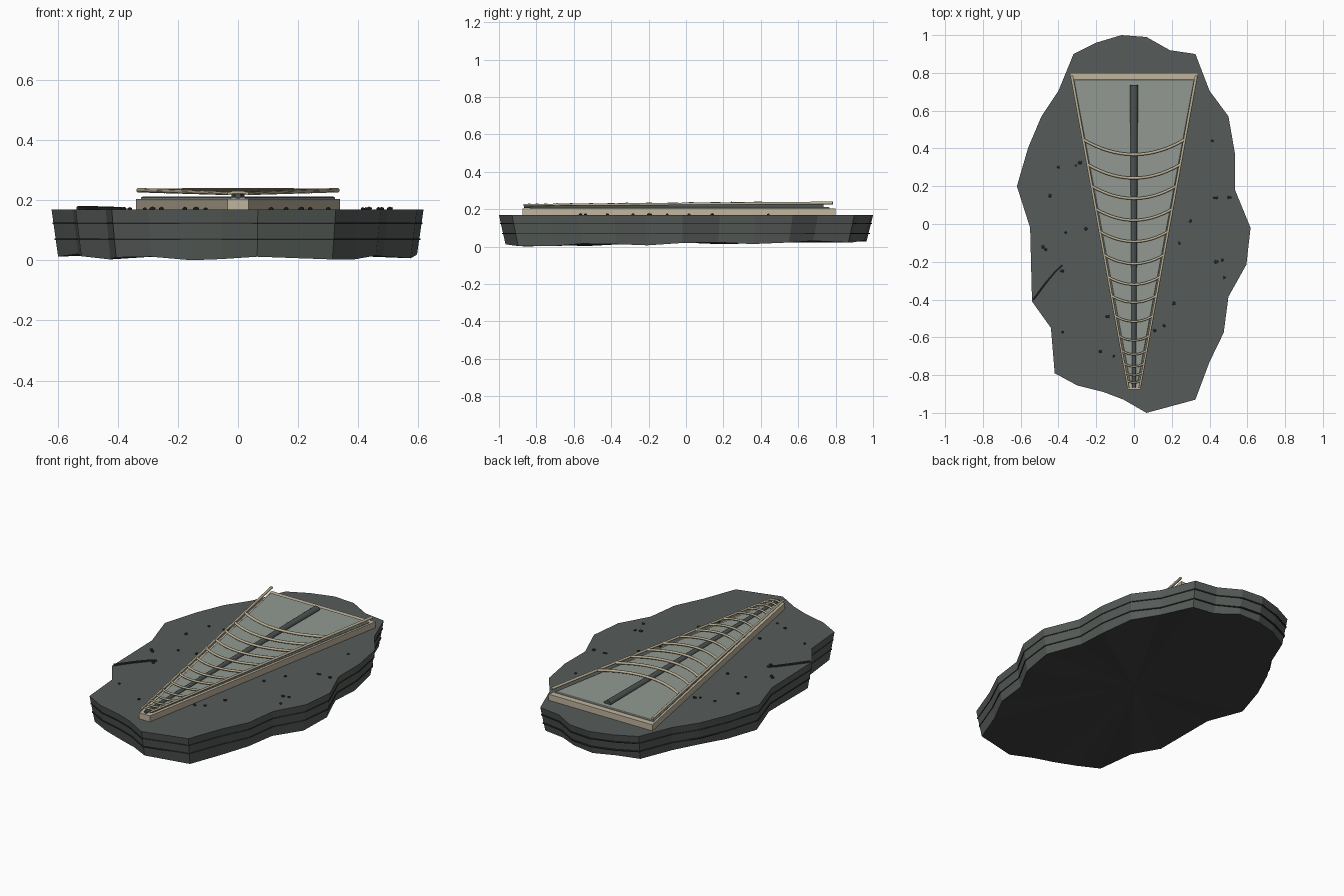
import bpy, bmesh, math, random
from mathutils import Vector

if "Cube" in bpy.data.objects:
    bpy.data.objects.remove(bpy.data.objects["Cube"])
random.seed(4)

def mat(name, r, g, b):
    m = bpy.data.materials.new(name)
    lin = lambda c: (c / 255 / 12.92) if c < 11 else ((c / 255 + 0.055) / 1.055) ** 2.4
    m.diffuse_color = (lin(r), lin(g), lin(b), 1)
    m.use_nodes = True
    m.node_tree.nodes["Principled BSDF"].inputs["Base Color"].default_value = m.diffuse_color
    return m

SLATE = mat("slate", 86, 91, 88)
DARK = mat("dark_seam", 48, 51, 49)
UNDER = mat("underside_slate", 62, 64, 62)
STONE = mat("pale_stone", 192, 180, 158)
BONE = mat("bone", 186, 175, 148)
PANEL = mat("grey_green_panel", 146, 154, 145)
SPINE = mat("spine_grey", 76, 82, 80)

def finish(name, bm, *mats):
    bmesh.ops.recalc_face_normals(bm, faces=bm.faces[:])
    me = bpy.data.meshes.new(name)
    bm.to_mesh(me)
    bm.free()
    ob = bpy.data.objects.new(name, me)
    for m in mats:
        me.materials.append(m)
    bpy.context.collection.objects.link(ob)
    return ob

def prism(name, pts, z0, z1, m, bevel=0):
    bm = bmesh.new()
    lo = [bm.verts.new((x, y, z0)) for x, y in pts]
    hi = [bm.verts.new((x, y, z1)) for x, y in pts]
    bm.faces.new(lo[::-1])
    top = bm.faces.new(hi)
    n = len(pts)
    for i in range(n):
        bm.faces.new((lo[i], lo[(i + 1) % n], hi[(i + 1) % n], hi[i]))
    if bevel:
        bmesh.ops.bevel(bm, geom=list(top.edges), offset=bevel, segments=1, affect='EDGES')
    return finish(name, bm, m)

def tube(name, pts, radii, m, sides=8, flat=1.0):
    """Tapered tube through points, optionally flattened in z."""
    bm = bmesh.new()
    pts = [Vector(p) for p in pts]
    rings = []
    for i, p in enumerate(pts):
        t = (pts[min(i + 1, len(pts) - 1)] - pts[max(i - 1, 0)]).normalized()
        side = t.cross(Vector((0, 0, 1))).normalized()
        up = side.cross(t)
        r = radii[0] + (radii[1] - radii[0]) * i / (len(pts) - 1)
        rings.append([bm.verts.new(p + side * r * math.cos(a) + up * r * flat * math.sin(a))
                      for a in [2 * math.pi * (k + .5) / sides for k in range(sides)]])
    for a, b in zip(rings, rings[1:]):
        for k in range(sides):
            bm.faces.new((a[k], a[(k + 1) % sides], b[(k + 1) % sides], b[k]))
    bm.faces.new(rings[0])
    bm.faces.new(rings[-1][::-1])
    for f in bm.faces:
        f.smooth = len(f.verts) == 4 and sides > 6
    return finish(name, bm, m)

# Rough rock slab
OUT = [(-.066, 1), (.066, .99), (.19, .92), (.325, .9), (.4, .705), (.5, .57), (.535, .37),
       (.535, .18), (.617, -.02), (.595, -.215), (.5, -.385), (.475, -.575), (.4, -.73),
       (.325, -.93), (.066, -1), (-.055, -.93), (-.16, -.89), (-.3, -.855), (-.42, -.79),
       (-.44, -.55), (-.54, -.41), (-.55, -.02), (-.62, .2), (-.56, .405), (-.49, .57),
       (-.4, .705), (-.32, .9), (-.2, .96)]
TOP = .168
N = len(OUT)
low = [.016 + .011 * y + .007 * math.sin(i * 1.9) for i, (x, y) in enumerate(OUT)]
low = [z - min(low) for z in low]
bm = bmesh.new()
hi = [bm.verts.new((x, y, TOP)) for x, y in OUT]
lo = [bm.verts.new((x * .965, y * .965, z)) for (x, y), z in zip(OUT, low)]
mid = bm.verts.new((0, 0, .03))
bm.faces.new(hi)
for i in range(N):
    j = (i + 1) % N
    bm.faces.new((hi[i], lo[i], lo[j], hi[j]))
    bm.faces.new((lo[i], mid, lo[j])).material_index = 1
finish("rock_slab", bm, SLATE, UNDER)

# Dark bedding seams around the slab edge
for k, z in enumerate((.123, .07)):
    s = .965 + .035 * z / TOP + .004
    bm = bmesh.new()
    a = [bm.verts.new((x * s, y * s, z - .003)) for x, y in OUT]
    b = [bm.verts.new((x * s, y * s, z + .003)) for x, y in OUT]
    bm.faces.new(a[::-1])
    bm.faces.new(b)
    for i in range(N):
        j = (i + 1) % N
        bm.faces.new((a[i], a[j], b[j], b[i]))
    finish(f"slab_seam_{k + 1}", bm, DARK)

# Wedge plinth and inset panel
def wedge(yb, wb, yf, wf):
    return [(-wb, yb), (-wf, yf), (wf, yf), (wb, yb)]
prism("wedge_plinth", wedge(.8, .34, -.875, .035), .16, .204, STONE)
prism("wedge_panel", wedge(.766, .322, -.835, .024), .19, .212, PANEL, .004)

# Side rails
YB, YF = .785, -.868
def rail(y):
    t = (y - YF) / (YB - YF)
    return .03 + .30 * t, .222 + .011 * t
for s, nm in ((-1, "left"), (1, "right")):
    ends = [(s * rail(y)[0], y, rail(y)[1]) for y in (YF, YB)]
    tube(f"{nm}_rail", ends, (.006, .008), BONE)

# Central spine
tube("spine", [(0, -.865, .213), (0, .735, .214)], (.011, .023), SPINE, 8, .8)

# Curved ribs
CENTRES = [.368, .243, .135, .02, -.093, -.21, -.32, -.415, -.516, -.616, -.69, -.754, -.80, -.84]
for i, yc in enumerate(CENTRES):
    w = rail(yc)[0]
    sag = .31 * w
    w, ze = rail(yc + sag)
    zc = .224 + .009 * rail(yc)[0] / .25
    pts = [(w * u, yc + sag * u * u, zc + (ze - zc) * u * u) for u in [k / 8 for k in range(-8, 9)]]
    r = .005 + .003 * w / .27
    tube(f"rib_{i + 1}", pts, (r, r), BONE)

# Pebbles on the slab
SPOTS = [(.415, .44), (-.40, .30), (-.31, .31), (-.285, .325), (-.445, .15), (.30, .015), (.425, .14),
         (.437, .14), (.505, .14), (-.255, -.025), (-.36, -.045), (-.483, -.12), (-.465, -.135),
         (-.38, -.25), (.24, -.10), (.467, -.19), (.435, -.20), (.478, -.283), (.21, -.42),
         (-.14, -.49), (.16, -.537), (.11, -.563), (-.377, -.574), (-.177, -.675), (-.108, -.70)]
bm = bmesh.new()
for x, y in SPOTS:
    v = bmesh.ops.create_icosphere(bm, subdivisions=1, radius=random.uniform(.007, .011))["verts"]
    bmesh.ops.scale(bm, vec=(random.uniform(.9, 1.2), 1, .7), verts=v)
    bmesh.ops.translate(bm, vec=(x, y, TOP + .003), verts=v)
finish("pebbles", bm, DARK)

# Dark raised vein
tube("rock_vein", [(-.533, -.40, .173), (-.47, -.315, .173), (-.42, -.255, .172), (-.38, -.218, .17)],
     (.007, .006), DARK, 6)
